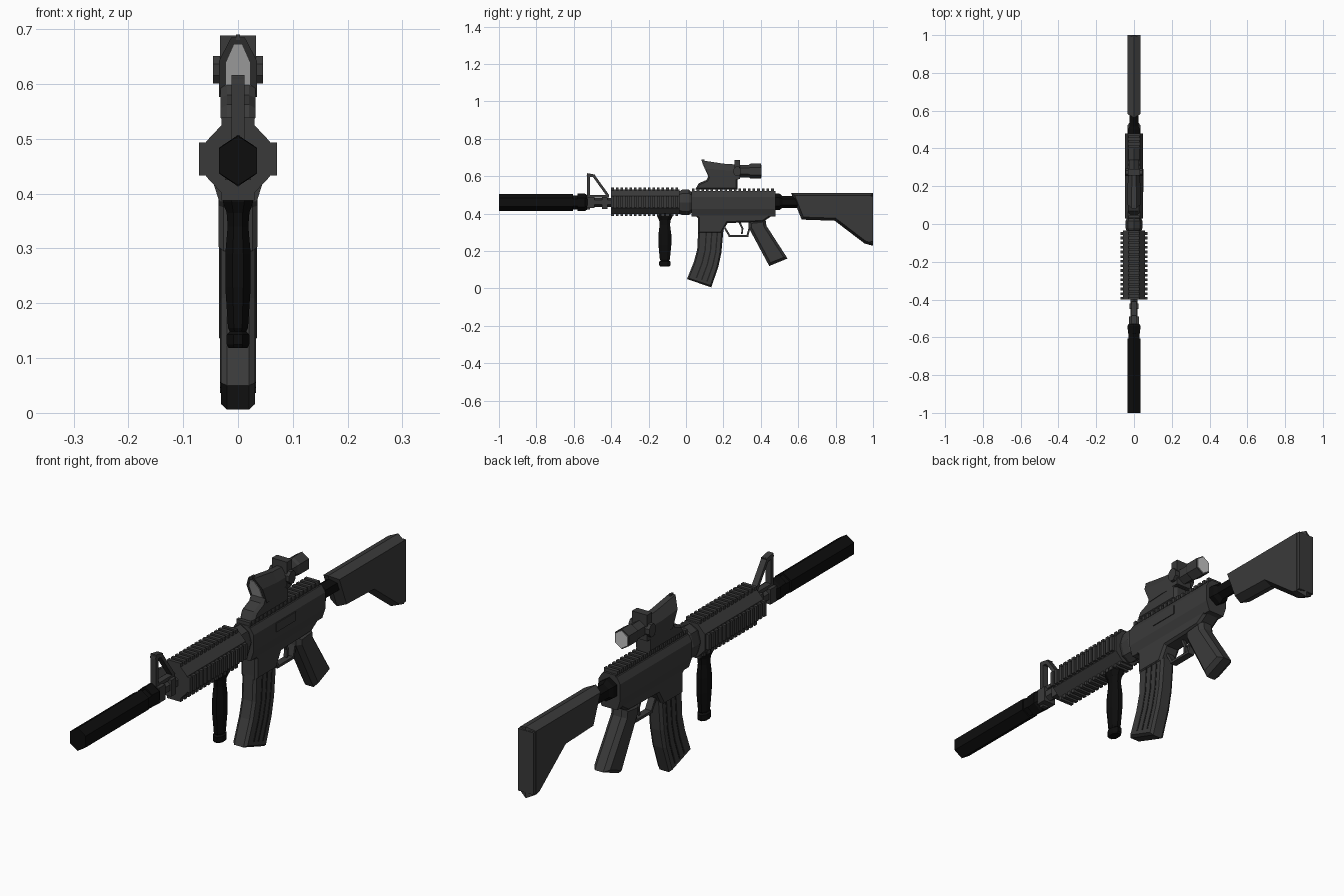
import bpy, bmesh, math
from mathutils import Vector

if "Cube" in bpy.data.objects:
    bpy.data.objects.remove(bpy.data.objects["Cube"])


def material(name, v):
    m = bpy.data.materials.new(name)
    m.use_nodes = True
    m.diffuse_color = (v, v, v, 1)
    m.node_tree.nodes["Principled BSDF"].inputs["Base Color"].default_value = (v, v, v, 1)
    return m


GREY = material("dark grey", 0.042)
BLACK = material("black", 0.004)
SHADE = material("charcoal", 0.015)
LENS = material("lens grey", 0.55)


def loft(name, rings, mat):
    """Skin a list of equal-length point rings and cap both ends."""
    bm = bmesh.new()
    vs = [[bm.verts.new(p) for p in r] for r in rings]
    n = len(vs[0])
    for a, b in zip(vs, vs[1:]):
        for i in range(n):
            j = (i + 1) % n
            bm.faces.new((a[i], a[j], b[j], b[i]))
    bm.faces.new(vs[0][::-1])
    bm.faces.new(vs[-1])
    bmesh.ops.recalc_face_normals(bm, faces=bm.faces)
    me = bpy.data.meshes.new(name)
    bm.to_mesh(me)
    bm.free()
    me.materials.append(mat)
    ob = bpy.data.objects.new(name, me)
    bpy.context.collection.objects.link(ob)
    return ob


def inset(prof, d):
    """Move each edge of a counter-clockwise outline inward by d."""
    out = []
    for i, p in enumerate(prof):
        p, a, b = Vector(p), Vector(prof[i - 1]), Vector(prof[(i + 1) % len(prof)])
        e, f = (p - a).normalized(), (b - p).normalized()
        n, m = Vector((-e.y, e.x)), Vector((-f.y, f.x))
        out.append(p + (n + m) * d / (1 + n.dot(m)))
    return out


def plate(name, prof, w, c, d, mat=GREY):
    """Side outline (y, z), half width w, chamfered by d outside half width c."""
    small = inset(prof, d)
    stations = [(-w, small), (-c, prof), (c, prof), (w, small)]
    if c == 0:
        stations.pop(1)
    return loft(name, [[(x, p[0], p[1]) for p in s] for x, s in stations], mat)


def box(name, x, y, z, mat=GREY):
    return loft(name, [[(x[0], v, z[0]), (x[1], v, z[0]), (x[1], v, z[1]), (x[0], v, z[1])]
                       for v in y], mat)


def tube(name, sections, mat=GREY, n=6, cz=0.46):
    """Faceted tube along y; sections are (y, x radius, z radius)."""
    angles = [math.pi / 2 + math.tau * i / n for i in range(n)]
    return loft(name, [[(rx * math.cos(a), y, cz + rz * math.sin(a)) for a in angles]
                       for y, rx, rz in sections], mat)


def bar(name, p, q, t, w, mat=GREY):
    """Strut in the centre plane from p to q, thickness t, half width w."""
    p, q = Vector(p), Vector(q)
    u = (q - p).normalized()
    n = Vector((-u.y, u.x)) * t / 2
    u *= t / 2
    prof = [p - u - n, q + u - n, q + u + n, p - u + n]
    return loft(name, [[(x, v.x, v.y) for v in prof] for x in (-w, w)], mat)


# Suppressor and barrel
tube("suppressor", [(-1, .04, .045), (-.605, .04, .045)], BLACK)
tube("suppressor_neck", [(-.605, .034, .038), (-.575, .034, .038)], BLACK)
tube("suppressor_collar", [(-.58, .036, .047), (-.54, .04, .047), (-.525, .03, .035)], BLACK)
tube("barrel", [(-.53, .022, .024), (-.39, .022, .024)])

# Front sight
bar("sight_post", (-.522, .43), (-.522, .605), .016, .012)
bar("sight_top", (-.522, .607), (-.495, .602), .016, .012)
bar("sight_brace", (-.492, .6), (-.42, .5), .014, .012)
bar("sight_foot", (-.522, .492), (-.42, .492), .014, .012)
box("gas_block", (-.026, .026), (-.53, -.49), (.43, .49))
box("rear_block", (-.024, .024), (-.45, -.42), (.425, .49))

# Handguard: faceted core with a toothed rail on each of four sides
HZ = .463
corners = [(.026, .066), (.058, .032)]
corners += [(x, -z) for x, z in corners[::-1]]
corners += [(-x, -z) for x, z in corners]
loft("handguard", [[(x, y, HZ + z) for x, z in corners] for y in (-.4, -.035)], GREY)
for i in range(15):
    y = -.4 + i * .0245
    for s in (-1, 1):
        box("top_bottom_tooth", (-.03, .03), (y, y + .014), (HZ + s * .058, HZ + s * .076))
        box("side_tooth", (s * .052, s * .071), (y, y + .014), (HZ - .03, HZ + .03))
tube("barrel_nut", [(-.035, .04, .06), (-.02, .045, .068), (.015, .045, .068), (.035, .035, .05)], GREY, 8)

# Receiver
section = [(.032, .515), (.047, .49), (.047, .425), (.034, .385)]
section += [(-x, z) for x, z in section[::-1]]
loft("upper_receiver", [[(x, y, z) for x, z in section] for y in (.03, .478)], GREY)
plate("lower_receiver", [(.03, .41), (.065, .375), (.065, .295), (.19, .295), (.222, .35),
                         (.41, .355), (.478, .4), (.478, .44), (.03, .44)], .036, .026, .008)
box("receiver_rail", (-.026, .026), (.03, .478), (.51, .521))
for i in range(18):
    y = .032 + i * .0249
    box("rail_tooth", (-.03, .03), (y, y + .014), (.518, .534))
box("ejection_port", (.046, .05), (.17, .29), (.45, .485))

# Curved magazine with dark grooves
front = [(.065, .31), (.06, .21), (.043, .145), (.005, .05)]
back = [(.2, .31), (.189, .19), (.173, .115), (.135, .006)]
plate("magazine", front + back[::-1], .031, .02, .008)


def across(t, pair):
    a, b = pair
    return Vector(a).lerp(Vector(b), t)


for t in (.3, .52, .74):
    pairs = list(zip(front, back))
    left = [across(t, p) for p in pairs]
    right = [across(t + .055, p) for p in pairs]
    for e in (left, right):
        e[-1] = e[-1].lerp(e[-2], .2)
    strip = left + right[::-1]
    for s in (-1, 1):
        loft("magazine_groove", [[(s * x, p.x, p.y) for p in strip] for x in (.029, .0325)], SHADE)

# Trigger group
bar("guard_front", (.21, .32), (.232, .282), .01, .014)
bar("guard_bottom", (.232, .28), (.328, .28), .01, .014)
bar("guard_back", (.328, .28), (.345, .345), .01, .014)
bar("trigger_top", (.288, .35), (.302, .32), .01, .007)
bar("trigger_tip", (.302, .32), (.299, .295), .009, .007)

# Grips
plate("pistol_grip", [(.335, .36), (.335, .325), (.445, .12), (.543, .16), (.43, .335),
                      (.425, .37)], .035, .018, .014)
turned = [(.4, .046), (.385, .044), (.365, .033), (.34, .03), (.29, .037), (.23, .037),
          (.155, .029), (.148, .024), (.143, .033), (.125, .033), (.118, .027)]
loft("fore_grip", [[(.68 * r * math.cos(a), -.113 + r * math.sin(a), z)
                    for a in [math.tau * (i + .5) / 8 for i in range(8)]]
                   for z, r in turned], BLACK)

# Stock and buffer tube
tube("buffer_tube", [(.475, .038, .044), (.5, .038, .044), (.515, .028, .032), (.6, .028, .032)],
     BLACK, 6, .463)
plate("stock", [(.562, .51), (.618, .368), (.795, .362), (.955, .24), (1, .228), (1, .51)],
      .035, 0, .014)
box("butt_pad", (-.034, .034), (.98, 1), (.25, .495))

# Optic mount and body
plate("optic_mount", [(.05, .53), (.275, .53), (.275, .6), (.12, .6), (.11, .58), (.068, .562)],
      .032, .02, .008)


def house(w, z0, z1, y_at):
    """Pointed-top outline placed on a plane that may lean in y."""
    mid, top = z0 + (z1 - z0) * .6, z1
    pts = [(-w, z0), (w, z0), (w, mid), (w * .35, top), (-w * .35, top), (-w, mid)]
    return [(x, y_at(z), z) for x, z in pts]


def lean(z, shift=0):
    return .082 + (.687 - z) * .45 + shift


loft("optic_body", [house(.035, .576, .685, lean), house(.034, .58, .667, lambda z: .2),
                    house(.03, .582, .662, lambda z: .28)], GREY)
loft("front_lens", [house(.023, .588, .672, lambda z: lean(z, -.003)),
                    house(.023, .588, .672, lambda z: lean(z, .004))], LENS)
box("optic_blade", (-.004, .004), (.083, .1), (.68, .69))
box("turret_block", (-.033, .033), (.258, .29), (.585, .688))
for s in (-1, 1):
    loft("side_knob", [[(s * x, .274 + .022 * math.cos(a), .626 + .027 * math.sin(a))
                        for a in [math.tau * (i + .5) / 8 for i in range(8)]]
                       for x in (.025, .046)], GREY)
tube("eyepiece", [(.27, .03, .033), (.335, .03, .033), (.345, .035, .04), (.4, .035, .04)],
     GREY, 6, .627)
tube("rear_lens", [(.396, .03, .034), (.403, .03, .034)], LENS, 6, .627)
